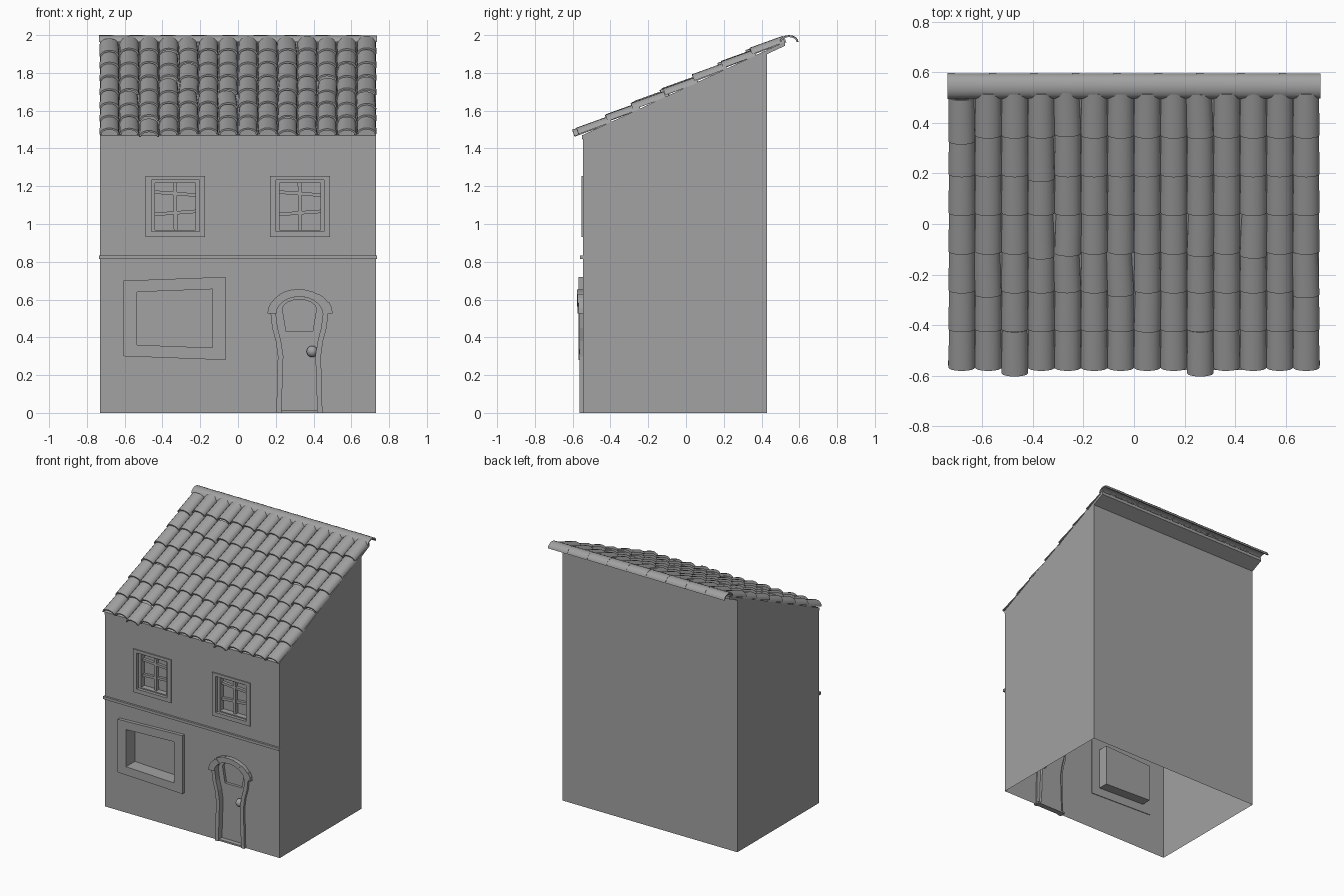
import bpy, bmesh, math, random
from mathutils import Matrix, Vector

random.seed(4)
cube = bpy.data.objects.get("Cube")
if cube:
    bpy.data.objects.remove(cube, do_unlink=True)

grey = bpy.data.materials.new("plain_grey")
grey.use_nodes = True
tone = (0.36, 0.36, 0.36, 1)
grey.diffuse_color = tone
grey.node_tree.nodes["Principled BSDF"].inputs["Base Color"].default_value = tone

HALF, FRONT, BACK = 0.73, -0.545, 0.43
SLOPE = 0.4615


def roof_z(y):
    return 1.45 + SLOPE * (y - FRONT)


def finish(bm, name, smooth=False):
    bmesh.ops.recalc_face_normals(bm, faces=bm.faces)
    mesh = bpy.data.meshes.new(name)
    bm.to_mesh(mesh)
    bm.free()
    mesh.materials.append(grey)
    obj = bpy.data.objects.new(name, mesh)
    bpy.context.collection.objects.link(obj)
    if smooth:
        bpy.ops.object.select_all(action='DESELECT')
        obj.select_set(True)
        bpy.context.view_layer.objects.active = obj
        bpy.ops.object.shade_smooth_by_angle(angle=math.radians(35))
    return obj


def ring(bm, pts, y):
    return [bm.verts.new((x, y, z)) for x, z in pts]


def bridge(bm, a, b, closed=True):
    n = len(a)
    for i in range(n if closed else n - 1):
        j = (i + 1) % n
        bm.faces.new((a[i], a[j], b[j], b[i]))


def prism(bm, pts, y0, y1):
    a, b = ring(bm, pts, y0), ring(bm, pts, y1)
    bridge(bm, a, b)
    bm.faces.new(a)
    bm.faces.new(b[::-1])


def frame(bm, outer, inner, y0, y1, closed=True):
    """Flat band between two outlines, with depth."""
    rings = [ring(bm, p, y) for p, y in ((outer, y1), (outer, y0), (inner, y0), (inner, y1))]
    for a, b in zip(rings, rings[1:] + rings[:1]):
        bridge(bm, a, b, closed)
    if not closed:
        for end in (0, -1):
            bm.faces.new([r[end] for r in rings])


def pierced(bm, outer, holes, y):
    """Flat panel with recessed openings, each given as (outline, depth)."""
    loops = [ring(bm, p, y) for p in [outer] + [h[0] for h in holes]]
    edges = [bm.edges.new((l[i - 1], l[i])) for l in loops for i in range(len(l))]
    bmesh.ops.triangle_fill(bm, edges=edges, use_beauty=True, normal=(0, -1, 0))
    for loop, (pts, depth) in zip(loops[1:], holes):
        back = ring(bm, pts, y + depth)
        bridge(bm, loop, back)
        bm.faces.new(back)
    return loops[0]


def rect(x0, x1, z0, z1):
    return [(x0, z0), (x1, z0), (x1, z1), (x0, z1)]


def arc(cx, cz, rx, rz, n, a0=180, a1=0):
    return [(cx + rx * math.cos(math.radians(a0 + (a1 - a0) * i / n)),
             cz + rz * math.sin(math.radians(a0 + (a1 - a0) * i / n))) for i in range(n + 1)]


def half_pipe(bm, matrix, length, a, b, t, taper=1.0, n=8):
    """Curved roof tile running along local +Y."""
    rings = []
    for y, s in ((0, 1), (length, taper)):
        for shrink in (0, t):
            pts = arc(0, 0, a * s - shrink, b * s - shrink, n)
            rings.append([bm.verts.new(matrix @ Vector((x, y, z))) for x, z in pts])
    o0, i0, o1, i1 = rings
    for p, q in ((o0, o1), (i1, i0), (i0, o0), (o1, i1)):
        bridge(bm, p, q, closed=False)
    for k in (0, -1):
        bm.faces.new((o0[k], o1[k], i1[k], i0[k]))


# Outlines of the openings
DOOR_X = 0.325


def mirrored(pts):
    return pts + [(2 * DOOR_X - x, z) for x, z in reversed(pts)]


jamb_in = [(0.23, 0), (0.24, 0.3), (0.228, 0.38), (0.21, 0.45), (0.2, 0.53)]
jamb_out = [(0.203, 0), (0.211, 0.3), (0.2, 0.38), (0.181, 0.45), (0.172, 0.53)]
door_arch = arc(DOOR_X, 0.53, 0.125, 0.085, 10)
door_edge = jamb_in[:-1] + door_arch + mirrored(jamb_in)[6:]
shop_out = [(-0.605, 0.30), (-0.065, 0.28), (-0.065, 0.72), (-0.605, 0.70)]
shop_in = [(-0.535, 0.36), (-0.135, 0.345), (-0.135, 0.655), (-0.535, 0.64)]
window_x = (-0.332, 0.328)
openings = [rect(x - 0.127, x + 0.127, 0.96, 1.232) for x in window_x]

# House walls: pierced front, then sides and back, open underneath
bm = bmesh.new()
front = [(-HALF, 0)] + door_edge + [(HALF, 0), (HALF, 1.45), (-HALF, 1.45)]
edge = pierced(bm, front, [(shop_in, 0.08)] + [(o, 0.06) for o in openings], FRONT)
back = ring(bm, rect(-HALF, HALF, 0, roof_z(BACK)), BACK)
corners = [edge[0], edge[-3], edge[-2], edge[-1]]
bm.faces.new(back)
for i in (1, 2, 3):
    j = (i + 1) % 4
    bm.faces.new((corners[i], corners[j], back[j], back[i]))
finish(bm, "walls")

# Door reveal, panel with a small glazed recess, and knob
bm = bmesh.new()
bridge(bm, ring(bm, door_edge, FRONT), ring(bm, door_edge, -0.515), closed=False)
finish(bm, "door_reveal")
bm = bmesh.new()
light = [(0.395, 0.43), (0.255, 0.43)] + arc(DOOR_X, 0.55, 0.09, 0.05, 8)
pierced(bm, door_edge, [(light, 0.02)], -0.52)
finish(bm, "door")
bm = bmesh.new()
bmesh.ops.create_uvsphere(bm, u_segments=16, v_segments=10, radius=0.03,
                          matrix=Matrix.Translation((0.393, -0.538, 0.325)))
finish(bm, "door_knob", True)
bm = bmesh.new()
prism(bm, rect(0.205, 0.445, 0, 0.012), -0.555, -0.515)
finish(bm, "door_threshold")

# Door jambs and arch stones
bm = bmesh.new()
for flip in (False, True):
    o, i = [[(2 * DOOR_X - x, z) if flip else (x, z) for x, z in p] for p in (jamb_out, jamb_in)]
    frame(bm, o, i, -0.563, FRONT + 0.01, closed=False)
finish(bm, "door_jambs")
bm = bmesh.new()
STONES = 7
for k in range(STONES):
    a0, a1 = [180 - 180 * (k + d) / STONES for d in (0, 1)]
    grow = random.uniform(-0.005, 0.005)
    outer = arc(DOOR_X, 0.525, 0.172 + grow, 0.133 + grow, 2, a0, a1)
    inner = arc(DOOR_X, 0.525, 0.122, 0.09, 2, a0, a1)
    prism(bm, outer + inner[::-1], -0.573 + grow, FRONT + 0.01)
finish(bm, "door_arch_stones")

# Shop window surround
bm = bmesh.new()
frame(bm, shop_out, shop_in, -0.57, FRONT + 0.005)
finish(bm, "shop_window_frame")

# Upper windows: surround, sash and slightly crooked glazing bars
for side, x in zip(("right", "left"), window_x):
    bm = bmesh.new()
    hole = rect(x - 0.127, x + 0.127, 0.96, 1.232)
    frame(bm, rect(x - 0.158, x + 0.158, 0.93, 1.255), hole, -0.553, FRONT + 0.005)
    finish(bm, side + "_window_surround")
    bm = bmesh.new()
    frame(bm, hole, rect(x - 0.108, x + 0.108, 0.968, 1.218), -0.53, -0.487)
    prism(bm, [(x - 0.008, 0.965), (x + 0.012, 0.965), (x + 0.008, 1.22), (x - 0.012, 1.22)], -0.512, -0.487)
    for z, tilt in ((1.05, -0.008), (1.152, 0.008)):
        prism(bm, [(x - 0.11, z + tilt), (x + 0.11, z - tilt),
                   (x + 0.11, z + 0.018 - tilt), (x - 0.11, z + 0.018 + tilt)], -0.508, -0.487)
    finish(bm, side + "_window_sash")

# String course between the floors
bm = bmesh.new()
prism(bm, rect(-0.735, 0.735, 0.814, 0.834), -0.56, FRONT + 0.005)
finish(bm, "string_course")

# Roof deck
bm = bmesh.new()
ends = []
for x in (-HALF, HALF):
    ends.append([bm.verts.new((x, y, roof_z(y) + lift))
                 for y, lift in ((-0.55, 0), (0.525, 0), (0.525, 0.022), (-0.55, 0.022))])
    bm.faces.new(ends[-1])
bridge(bm, *ends)
finish(bm, "roof_deck")

# Overlapping roof tiles, a few of them slipped or twisted
bm = bmesh.new()
COLS, ROWS, PITCH = 14, 7, 0.153
WIDTH = 1.466 / COLS
for row in range(ROWS):
    for col in range(COLS):
        y = -0.568 + row * PITCH
        twist = 0
        if row == 0 and col in (2, 9):
            y -= 0.022
        elif random.random() < 0.12:
            y += random.uniform(-0.025, 0.012) if row else 0
            twist = random.uniform(-0.05, 0.05)
        x = -0.733 + WIDTH * (col + 0.5)
        place = (Matrix.Translation((x, y, roof_z(y) + 0.034 + random.uniform(-0.003, 0.003)))
                 @ Matrix.Rotation(math.atan(0.37), 4, 'X') @ Matrix.Rotation(twist, 4, 'Z'))
        half_pipe(bm, place, 0.185, WIDTH * 0.5, 0.036, 0.01, taper=0.96)
finish(bm, "roof_tiles", True)

# Ridge caps along the top edge
bm = bmesh.new()
CAPS = 9
for k in range(CAPS):
    x = -0.737 + k * 1.474 / CAPS
    place = Matrix.Translation((x, 0.545, 1.963)) @ Matrix.Rotation(-math.pi / 2, 4, 'Z')
    half_pipe(bm, place, 1.474 / CAPS, 0.051, 0.037, 0.009, taper=0.96)
finish(bm, "ridge_caps", True)
